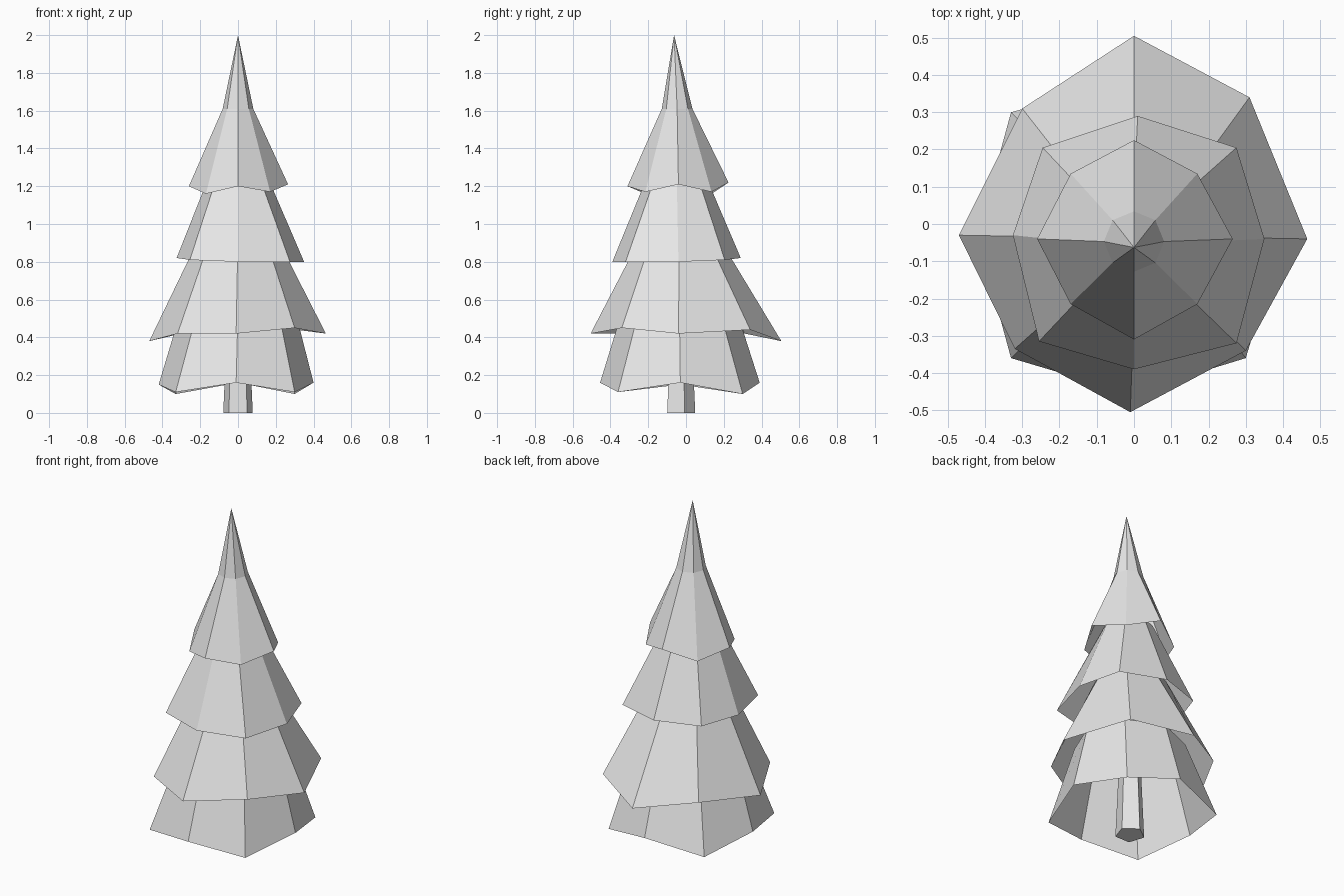
import bpy
import bmesh
from math import sin, cos, pi

cube = bpy.data.objects.get("Cube")
if cube:
    bpy.data.objects.remove(cube, do_unlink=True)

# One plain material for the whole tree
grey = bpy.data.materials.new("plain_grey")
grey.use_nodes = True
colour = (0.8, 0.8, 0.8, 1.0)
grey.diffuse_color = colour
grey.node_tree.nodes["Principled BSDF"].inputs["Base Color"].default_value = colour


def regular_ring(sides, radius, centre_y, height, turn=0.0):
    """Counter-clockwise regular polygon at a given height."""
    ring = []
    for i in range(sides):
        angle = turn + 2 * pi * i / sides
        ring.append((radius * cos(angle), centre_y + radius * sin(angle), height))
    return ring


def loft(name, rings, tip=None, cap_bottom=False):
    """Join stacked rings with flat quads, optionally closing them to a tip."""
    bm = bmesh.new()
    loops = [[bm.verts.new(point) for point in ring] for ring in rings]
    count = len(loops[0])
    for low, high in zip(loops, loops[1:]):
        for i in range(count):
            j = (i + 1) % count
            bm.faces.new((low[i], low[j], high[j], high[i]))
    if tip:
        apex = bm.verts.new(tip)
        top = loops[-1]
        for i in range(count):
            bm.faces.new((top[i], top[(i + 1) % count], apex))
    if cap_bottom:
        bm.faces.new(list(reversed(loops[0])))
    mesh = bpy.data.meshes.new(name)
    bm.to_mesh(mesh)
    bm.free()
    mesh.materials.append(grey)
    obj = bpy.data.objects.new(name, mesh)
    bpy.context.collection.objects.link(obj)
    return obj


# Uneven branch rims, counter-clockwise from the tree's left (+x)
bottom_rim = [(.4, -.03, .16), (.3, .3, .1), (0, .39, .16), (-.33, .3, .1),
              (-.42, -.03, .15), (-.33, -.36, .11), (-.01, -.455, .16), (.3, -.36, .11)]
lower_rim = [(.465, -.04, .42), (.31, .34, .44), (0, .505, .38), (-.3, .31, .42),
             (-.47, -.03, .38), (-.32, -.335, .42), (-.01, -.505, .42), (.3, -.34, .45)]
middle_rim = [(.35, -.04, .8), (.275, .205, .81), (.01, .29, .82), (-.245, .205, .82),
              (-.325, -.03, .82), (-.255, -.315, .81), (0, -.39, .8), (.275, -.32, .8)]
top_rim = [(.265, -.04, 1.21), (.17, .135, 1.17), (0, .225, 1.22), (-.17, .135, 1.16),
           (-.26, -.04, 1.2), (-.17, -.215, 1.16), (0, -.31, 1.2), (.17, -.215, 1.17)]

# Open branch skirts, each tucked up inside the next one
loft("bottom_branches", [bottom_rim, regular_ring(8, .3, -.035, .55)])
loft("lower_branches", [lower_rim, regular_ring(8, .195, -.035, .95)])
loft("middle_branches", [middle_rim, regular_ring(8, .135, -.05, 1.3)])

# Crown with a slender tip
loft("top_branches", [top_rim, regular_ring(8, .081, -.047, 1.61)], tip=(0, -.063, 2))

# Five-sided trunk, slightly tapered
loft("trunk", [regular_ring(5, .082, -.033, 0, pi / 2),
               regular_ring(5, .055, -.033, .6, pi / 2)], cap_bottom=True)
